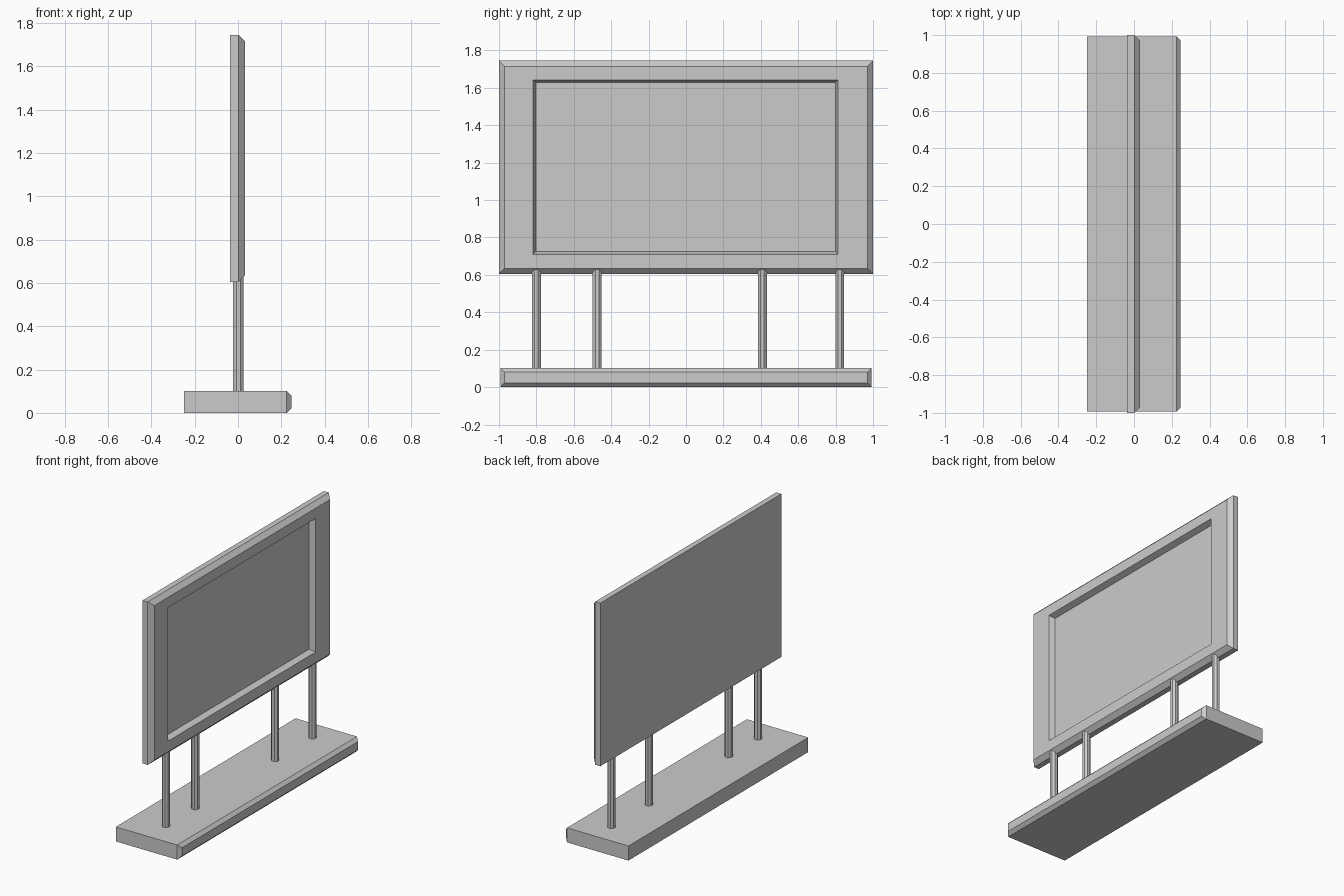
import bpy, bmesh, math

if "Cube" in bpy.data.objects:
    bpy.data.objects.remove(bpy.data.objects["Cube"])


def lofted_slab(name, rings):
    """Skin rectangular rings (x, y0, y1, z0, z1) from back to front, capped at both ends."""
    bm = bmesh.new()
    loops = [[bm.verts.new(p) for p in ((x, y0, z0), (x, y1, z0), (x, y1, z1), (x, y0, z1))]
             for x, y0, y1, z0, z1 in rings]
    bm.faces.new(loops[0][::-1])
    bm.faces.new(loops[-1])
    for a, b in zip(loops, loops[1:]):
        for i in range(4):
            j = (i + 1) % 4
            bm.faces.new((a[i], a[j], b[j], b[i]))
    bmesh.ops.recalc_face_normals(bm, faces=bm.faces)
    mesh = bpy.data.meshes.new(name)
    bm.to_mesh(mesh)
    bm.free()
    obj = bpy.data.objects.new(name, mesh)
    bpy.context.collection.objects.link(obj)
    return obj


def post(name, y, z0=0.09, z1=0.66, radius=0.026):
    """Octagonal upright between base and panel."""
    bpy.ops.mesh.primitive_cylinder_add(vertices=8, radius=radius, depth=z1 - z0,
                                        location=(0.002, y, (z0 + z1) / 2),
                                        rotation=(0, 0, math.pi / 8))
    bpy.context.object.name = name


# Base plinth with a chamfered display side
lofted_slab("base", [
    (-0.25, -0.993, 0.993, 0.0, 0.102),
    (0.225, -0.993, 0.993, 0.0, 0.102),
    (0.247, -0.971, 0.971, 0.022, 0.080),
])

# Sign panel: chamfered rim, flat border, then sloped walls down to a recessed face
lofted_slab("sign_panel", [
    (-0.037, -1.0, 1.0, 0.605, 1.745),
    (0.002, -1.0, 1.0, 0.605, 1.745),
    (0.032, -0.97, 0.97, 0.635, 1.715),
    (0.032, -0.817, 0.813, 0.710, 1.643),
    (-0.008, -0.802, 0.798, 0.725, 1.628),
])

# Four support posts, unevenly spaced
for n, y in enumerate((-0.80, -0.475, 0.408, 0.822), 1):
    post(f"support_post_{n}", y)
